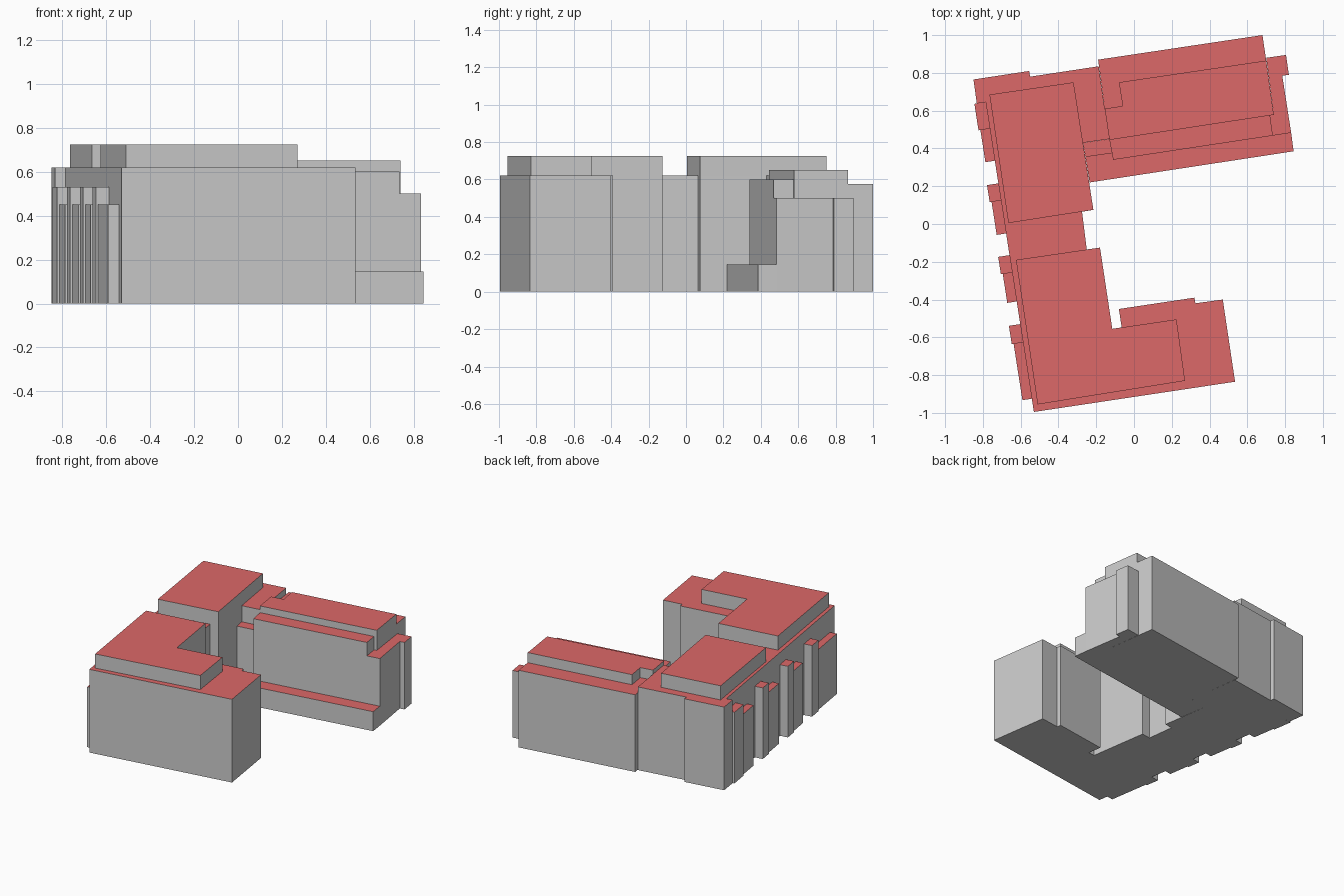
import bpy
import bmesh

roof = bpy.data.materials.new("roof_red")
roof.diffuse_color = (0.72, 0.14, 0.14, 1)
wall = bpy.data.materials.new("wall_grey")
wall.diffuse_color = (0.6, 0.6, 0.6, 1)


def block(name, outline, top, base=0.0):
    """Extrude a plan outline upward; the top face is the red roof."""
    bm = bmesh.new()
    face = bm.faces.new([bm.verts.new((x, y, base)) for x, y in outline])
    ext = bmesh.ops.extrude_face_region(bm, geom=[face], use_keep_orig=True)
    for v in ext["geom"]:
        if isinstance(v, bmesh.types.BMVert):
            v.co.z = top
    bmesh.ops.recalc_face_normals(bm, faces=bm.faces)
    for f in bm.faces:
        f.material_index = 1 if f.normal.z > 0.5 else 0
    mesh = bpy.data.meshes.new(name)
    bm.to_mesh(mesh)
    bm.free()
    mesh.materials.append(wall)
    mesh.materials.append(roof)
    ob = bpy.data.objects.new(name, mesh)
    bpy.context.collection.objects.link(ob)
    return ob


# West and south wings, with the link to the north-east wing
block("main_wing", [
    (-0.53, -0.995), (0.535, -0.835), (0.47, -0.40), (0.325, -0.42),
    (0.32, -0.39), (-0.08, -0.45), (-0.065, -0.55), (-0.115, -0.555),
    (-0.18, -0.125), (-0.25, -0.135), (-0.275, 0.065), (-0.215, 0.075),
    (-0.27, 0.43), (-0.13, 0.45), (-0.155, 0.61), (-0.187, 0.835),
    (-0.55, 0.78), (-0.555, 0.81), (-0.85, 0.765), (-0.832, 0.638),
    (-0.785, 0.645)], 0.62)

# Set-back top storeys
block("north_penthouse", [(-0.765, 0.685), (-0.665, 0.005), (-0.215, 0.075),
                          (-0.32, 0.75)], 0.725, 0.62)
block("south_penthouse", [(-0.625, -0.19), (-0.51, -0.955), (0.27, -0.83),
                          (0.225, -0.505), (-0.115, -0.555),
                          (-0.18, -0.125)], 0.725, 0.62)

# North-east wing, stepped in height
block("wing_north", [(-0.19, 0.87), (-0.155, 0.61), (-0.06, 0.625),
                     (-0.08, 0.75), (0.70, 0.865), (0.68, 1.0)], 0.575)
block("wing_core", [(-0.155, 0.61), (-0.13, 0.445), (0.74, 0.578),
                    (0.70, 0.865), (-0.08, 0.75), (-0.06, 0.625)], 0.65)
block("wing_front", [(-0.13, 0.445), (-0.11, 0.34), (0.735, 0.468),
                     (0.72, 0.575)], 0.60)
block("wing_east_end", [(0.735, 0.468), (0.832, 0.483), (0.785, 0.785),
                        (0.82, 0.79), (0.805, 0.895), (0.70, 0.88),
                        (0.74, 0.578), (0.72, 0.575)], 0.50)
block("wing_link", [(-0.257, 0.355), (-0.115, 0.375), (-0.127, 0.45),
                    (-0.27, 0.43)], 0.50)
block("front_plinth", [(-0.235, 0.22), (0.845, 0.385), (0.832, 0.483),
                       (-0.11, 0.34), (-0.115, 0.375), (-0.257, 0.355)], 0.145)


# Paired bays along the west wall: (north end, split, south end)
def wall_x(y):
    return -0.785 - (y - 0.645) * 0.1555


def bay(name, y0, y1, depth, top):
    dy = depth * 0.15
    block(name, [(wall_x(y0), y0), (wall_x(y0) - depth, y0 - dy),
                 (wall_x(y1) - depth, y1 - dy), (wall_x(y1), y1)], top)


for i, (a, b, c) in enumerate([(0.645, 0.505, 0.335), (0.215, 0.125, -0.05),
                               (-0.165, -0.257, -0.41), (-0.53, -0.627, -0.925)]):
    bay(f"bay_tall_{i + 1}", a, b, 0.060, 0.53)
    bay(f"bay_short_{i + 1}", b, c, 0.050, 0.45)
